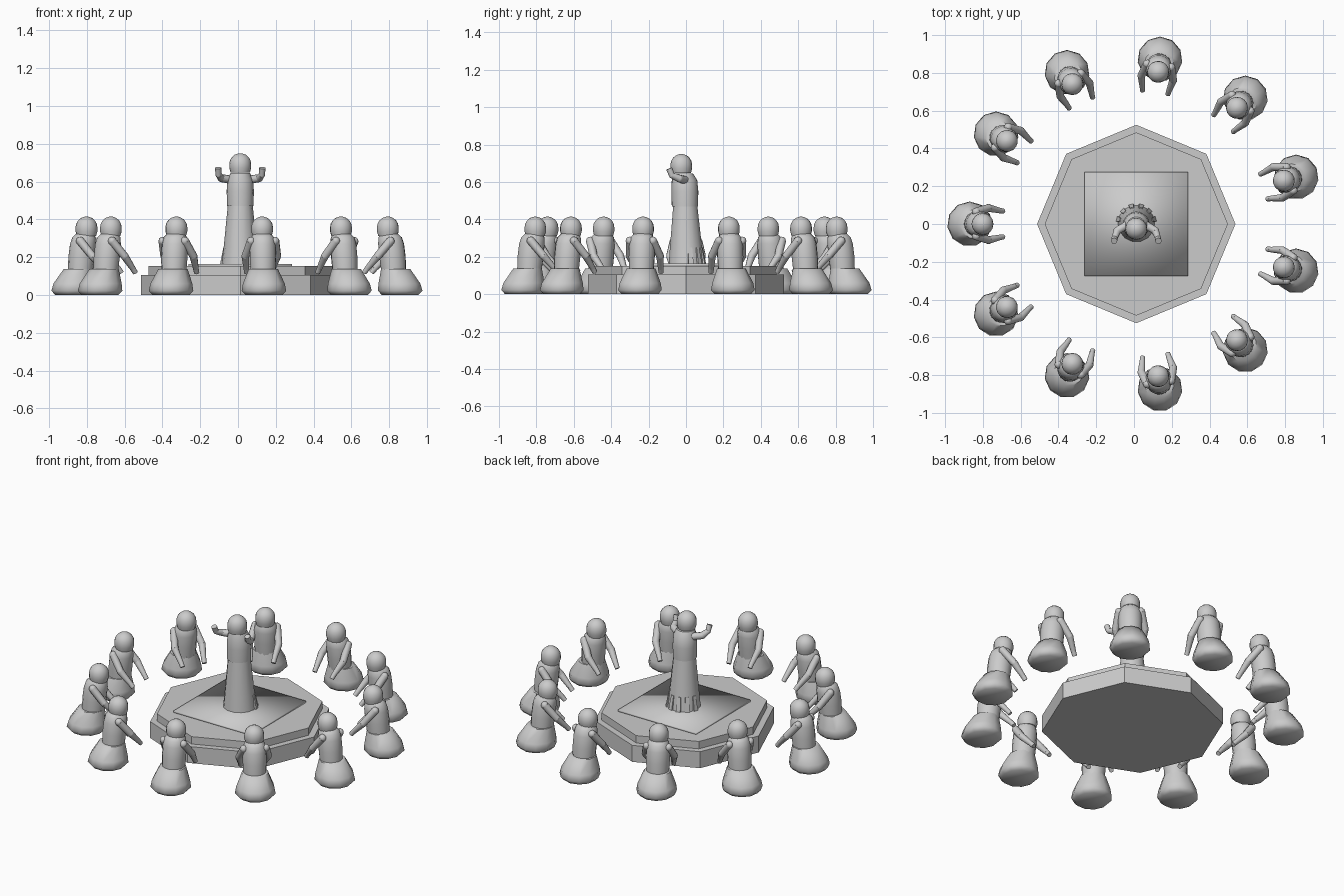
import bpy, bmesh, math
from mathutils import Matrix, Vector

if "Cube" in bpy.data.objects:
    bpy.data.objects.remove(bpy.data.objects["Cube"])

CX = 0.012  # shared centre of the ring and the platform

grey = bpy.data.materials.new("plain grey")
grey.diffuse_color = (0.6, 0.6, 0.6, 1)
grey.use_nodes = True
grey.node_tree.nodes["Principled BSDF"].inputs["Base Color"].default_value = grey.diffuse_color


def make(name, bm, smooth=45):
    """Turn a bmesh into an object; smooth is the edge angle, 0 for flat."""
    bmesh.ops.recalc_face_normals(bm, faces=bm.faces)
    me = bpy.data.meshes.new(name)
    bm.to_mesh(me)
    bm.free()
    me.materials.append(grey)
    ob = bpy.data.objects.new(name, me)
    bpy.context.collection.objects.link(ob)
    if smooth:
        bpy.ops.object.select_all(action='DESELECT')
        ob.select_set(True)
        bpy.context.view_layer.objects.active = ob
        bpy.ops.object.shade_smooth_by_angle(angle=math.radians(smooth))
    return ob


def lathe(name, profile, sides, smooth=45):
    """Stack rings (radius, z, y offset) and cap both ends."""
    bm = bmesh.new()
    rings = []
    for r, z, y in profile:
        rings.append([bm.verts.new((r * math.cos(a), y + r * math.sin(a), z))
                      for a in (2 * math.pi * i / sides for i in range(sides))])
    for lo, hi in zip(rings, rings[1:]):
        for i in range(sides):
            j = (i + 1) % sides
            bm.faces.new((lo[i], lo[j], hi[j], hi[i]))
    bm.faces.new(rings[0][::-1])
    bm.faces.new(rings[-1])
    return make(name, bm, smooth)


def dome_head(name, y, z, r=0.058):
    """Hooded head: short straight neck cover under a dome."""
    prof = [(r * 0.88, z - 0.045, y), (r, z - 0.02, y), (r, z, y)]
    for d in (20, 40, 60, 78, 88):
        t = math.radians(d)
        prof.append((r * math.cos(t), z + r * math.sin(t), y))
    return lathe(name, prof, 16, 50)


def arms(name, pts, radii):
    """Mirrored pair of jointed limbs through the given points."""
    bm = bmesh.new()
    for s in (-1, 1):
        path = [Vector((s * x, y, z)) for x, y, z in pts]
        for i, (a, b) in enumerate(zip(path, path[1:])):
            d = b - a
            m = Matrix.Translation((a + b) / 2) @ d.to_track_quat('Z', 'Y').to_matrix().to_4x4()
            bmesh.ops.create_cone(bm, cap_ends=True, segments=10, radius1=radii[i],
                                  radius2=radii[i + 1], depth=d.length, matrix=m)
        for p, r in list(zip(path, radii))[:-1]:
            bmesh.ops.create_uvsphere(bm, u_segments=10, v_segments=6, radius=r,
                                      matrix=Matrix.Translation(p))
    return make(name, bm)


# Two-step octagonal platform
for name, r, z0, z1 in (("platform_lower", 0.525, 0, 0.105),
                        ("platform_upper", 0.485, 0.105, 0.152)):
    lathe(name, [(r, z0, 0), (r, z1, 0)], 8, 0).location.x = CX

# Thin square mat, softly shaded all over
bm = bmesh.new()
bmesh.ops.create_cube(bm, size=1, matrix=Matrix.Translation((CX, 0, 0.156))
                      @ Matrix.Diagonal((0.55, 0.55, 0.014, 1)))
make("mat", bm, 180)

# Standing figure
standing = [
    lathe("standing_robe", [(0.098, 0.16, 0.003), (0.088, 0.25, 0), (0.066, 0.475, -0.004)], 14),
    lathe("standing_torso", [(0.07, 0.47, -0.006), (0.072, 0.55, -0.006),
                             (0.068, 0.61, -0.008), (0.052, 0.645, -0.014)], 16),
    dome_head("standing_head", -0.025, 0.692),
    arms("standing_arms", [(0.05, -0.005, 0.61), (0.10, -0.035, 0.618),
                           (0.115, -0.075, 0.635), (0.117, -0.09, 0.672)],
         (0.022, 0.021, 0.016, 0.017)),
]
# Hem pleats around the back of the robe
bm = bmesh.new()
for k in range(6):
    a = math.radians(15 + 30 * k)
    rot = Matrix.Rotation(a, 4, 'Z')
    v = [bm.verts.new(rot @ Vector(p)) for p in (
        (0.08, -0.014, 0.16), (0.08, 0.014, 0.16), (0.108, 0.014, 0.16), (0.108, -0.014, 0.16),
        (0.075, -0.01, 0.25), (0.075, 0.01, 0.25), (0.09, 0.01, 0.25), (0.09, -0.01, 0.25))]
    for f in ((0, 1, 2, 3), (4, 5, 6, 7), (0, 1, 5, 4), (1, 2, 6, 5), (2, 3, 7, 6), (3, 0, 4, 7)):
        bm.faces.new([v[i] for i in f])
standing.append(make("standing_pleats", bm, 0))
for ob in standing:
    ob.location.x = CX

# One seated figure, facing -y, with its seat at the origin
seated = [
    lathe("seated_skirt", [(0.098, 0, 0), (0.119, 0.022, 0), (0.112, 0.06, -0.004),
                           (0.078, 0.138, -0.025)], 11, 60),
    lathe("seated_torso", [(0.066, 0.125, -0.036), (0.07, 0.2, -0.042), (0.069, 0.27, -0.05),
                           (0.062, 0.305, -0.055), (0.045, 0.325, -0.06)], 16),
    dome_head("seated_head", -0.068, 0.357),
    arms("seated_arms", [(0.064, -0.035, 0.285), (0.085, -0.10, 0.205),
                         (0.071, -0.16, 0.14), (0.068, -0.178, 0.118)],
         (0.023, 0.021, 0.015, 0.014)),
]

# Ring of eleven, all facing the middle
N, RING = 11, 0.882
for k in range(N):
    a = math.pi + 2 * math.pi * k / N
    for part in seated:
        ob = part
        if k:
            ob = part.copy()
            bpy.context.collection.objects.link(ob)
        ob.location = (CX + RING * math.cos(a), RING * math.sin(a), 0)
        ob.rotation_euler = (0, 0, a - math.pi / 2)
